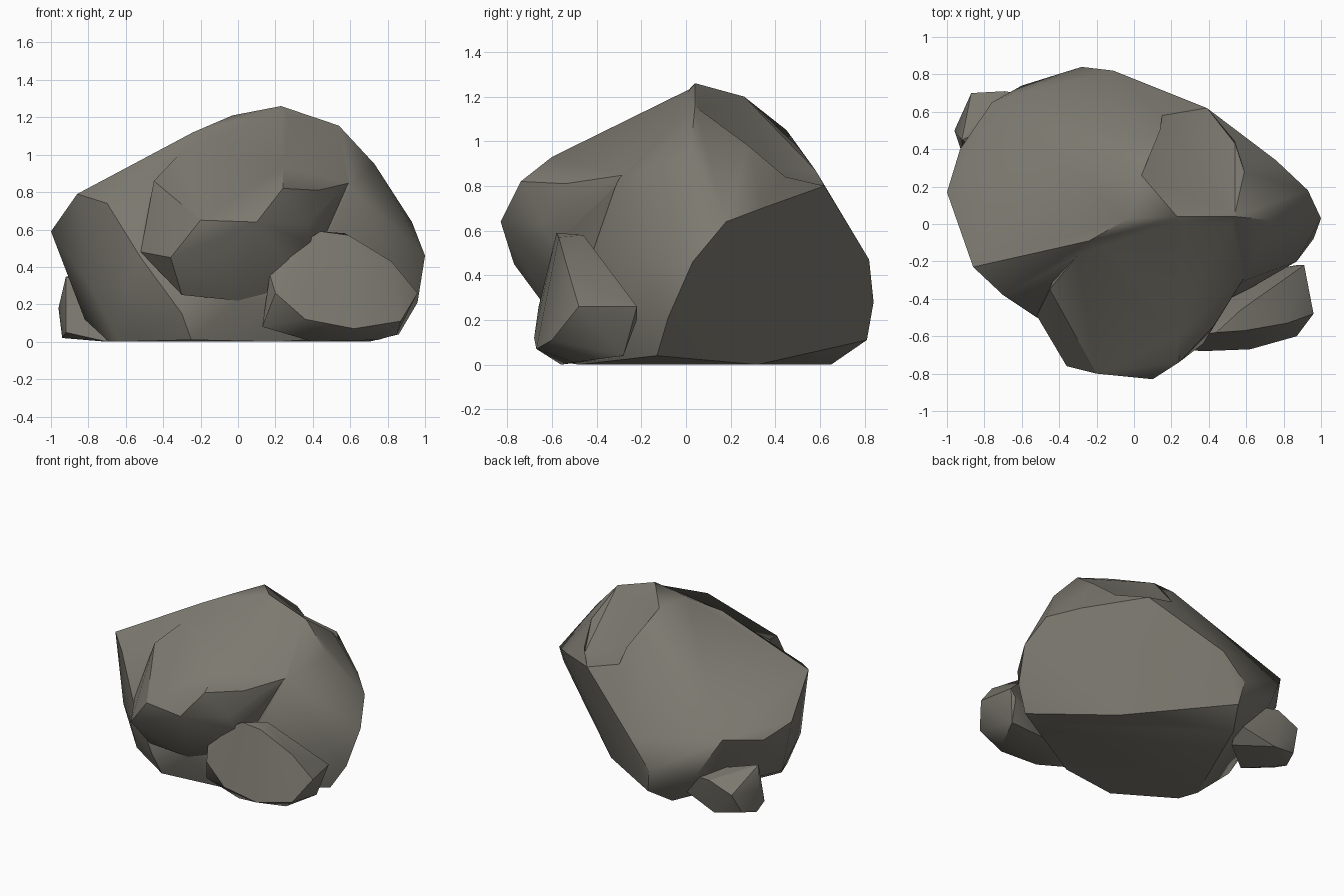
import bpy, bmesh, math

stone = bpy.data.materials.new("grey_stone")
stone.diffuse_color = (0.2, 0.19, 0.16, 1)


def rock(name, points):
    """Faceted rock wrapped tightly around its corner points."""
    bm = bmesh.new()
    for p in points:
        bm.verts.new(p)
    res = bmesh.ops.convex_hull(bm, input=bm.verts)
    loose = {g for g in res["geom_interior"] + res["geom_unused"]
             if isinstance(g, bmesh.types.BMVert)}
    bmesh.ops.delete(bm, geom=list(loose), context='VERTS')
    bmesh.ops.dissolve_limit(bm, angle_limit=math.radians(4), verts=bm.verts, edges=bm.edges)
    bmesh.ops.recalc_face_normals(bm, faces=bm.faces)
    mesh = bpy.data.meshes.new(name)
    bm.to_mesh(mesh)
    bm.free()
    mesh.materials.append(stone)
    ob = bpy.data.objects.new(name, mesh)
    bpy.context.collection.objects.link(ob)
    return ob


def combine(target, other, operation):
    """Fuse or carve one rock with another, then drop the helper."""
    mod = target.modifiers.new("combine", 'BOOLEAN')
    mod.operation, mod.solver, mod.object = operation, 'EXACT', other
    bpy.context.view_layer.objects.active = target
    bpy.ops.object.modifier_apply(modifier=mod.name)
    bpy.data.objects.remove(other)


# Main boulder: crest, flanks, then foot
boulder = rock("boulder", [
    (0.23, 0.04, 1.26), (0.54, 0.04, 1.155), (-0.03, 0.03, 1.21), (0.04, 0.26, 1.2),
    (-0.24, -0.09, 1.12), (0.03, 0.45, 1.05), (-0.35, 0.47, 0.82), (0.59, 0.28, 0.98),
    (0.73, 0.02, 0.95), (0.15, 0.58, 0.87), (0.39, 0.62, 0.80), (0.76, 0.34, 0.70),
    (0.93, 0.18, 0.64), (1.0, 0.03, 0.46), (0.96, -0.08, 0.21), (0.87, -0.2, 0.4),
    (0.6, -0.3, 0.83), (-0.76, 0.65, 0.57), (-0.6, 0.74, 0.29), (-0.11, 0.82, 0.47),
    (-0.28, 0.84, 0.28), (-0.25, 0.81, 0.11), (-0.86, -0.23, 0.79), (-0.7, -0.38, 0.74),
    (-0.52, -0.5, 0.45), (-0.61, -0.42, 0.28), (-0.78, -0.25, 0.28), (-1.0, 0.17, 0.59),
    (-0.93, 0.4, 0.52), (-0.87, 0.15, 0.3), (-0.82, 0.03, 0.12), (0.35, -0.5, 0.25),
    (0.0, -0.6, 0.22), (-0.3, -0.59, 0.15), (-0.69, -0.15, 0), (-0.64, -0.29, 0),
    (-0.25, -0.55, 0.01), (0.2, -0.48, 0), (0.7, -0.1, 0), (0.86, -0.13, 0.04),
    (0.4, 0.32, 0), (-0.34, 0.65, 0), (-0.4, 0.4, 0)])

# Overhanging front brow running down from the crest
brow = rock("front_brow", [
    (0.23, 0.03, 1.24), (0.28, -0.18, 1.11), (0.42, -0.15, 1.08), (0.24, -0.38, 1.04),
    (0.24, -0.6, 0.93), (0.24, -0.74, 0.82), (0.1, -0.83, 0.64), (-0.2, -0.8, 0.65),
    (-0.36, -0.76, 0.45), (-0.07, -0.77, 0.45), (0.43, -0.54, 0.81), (0.37, -0.64, 0.63),
    (0.39, -0.59, 0.53), (0.53, 0.03, 1.14), (0.6, -0.27, 0.85), (-0.24, -0.09, 1.08),
    (-0.45, -0.35, 0.86), (-0.52, -0.49, 0.48), (-0.3, -0.62, 0.25), (0.0, -0.6, 0.22),
    (0.35, -0.48, 0.3), (0.4, 0.1, 0.6), (-0.3, 0.1, 0.5)])
combine(boulder, brow, 'UNION')

# Chipped notch behind the crest
notch = rock("notch_cutter", [
    (0.04, 0.26, 1.2), (0.54, 0.045, 1.155), (0.59, 0.28, 0.98), (0.29, 0.41, 0.87),
    (0.54, 0.43, 0.8), (0.39, 0.62, 0.8), (0.15, 0.58, 0.87), (0.5, 0.6, 1.3)])
notch.hide_render = True
combine(boulder, notch, 'DIFFERENCE')

# Small rocks leaning on the boulder
front_rock = rock("front_right_rock", [
    (0.13, -0.56, 0.08), (0.17, -0.6, 0.36), (0.2, -0.66, 0.26), (0.3, -0.6, 0.5),
    (0.44, -0.58, 0.59), (0.59, -0.57, 0.57), (0.57, -0.46, 0.58), (0.82, -0.53, 0.43),
    (0.96, -0.48, 0.26), (0.91, -0.22, 0.26), (0.87, -0.22, 0.2), (0.87, -0.6, 0.11),
    (0.62, -0.67, 0.07), (0.36, -0.68, 0.12), (0.4, -0.56, 0), (0.75, -0.5, 0.01),
    (0.85, -0.28, 0.04), (0.4, -0.3, 0.03)])
back_rock = rock("back_left_rock", [
    (-0.92, 0.45, 0.35), (-0.84, 0.4, 0.3), (-0.96, 0.5, 0.18), (-0.94, 0.5, 0.02),
    (-0.87, 0.7, 0.2), (-0.69, 0.71, 0.27), (-0.9, 0.62, 0.05), (-0.7, 0.66, 0.01),
    (-0.42, 0.66, 0.25), (-0.4, 0.62, 0.1), (-0.45, 0.5, 0), (-0.92, 0.38, 0.05),
    (-0.7, 0.3, 0)])

# Soft shading with crisp ridges
for ob in (boulder, front_rock, back_rock):
    bpy.ops.object.select_all(action='DESELECT')
    ob.select_set(True)
    bpy.context.view_layer.objects.active = ob
    bpy.ops.object.shade_smooth_by_angle(angle=math.radians(32))
